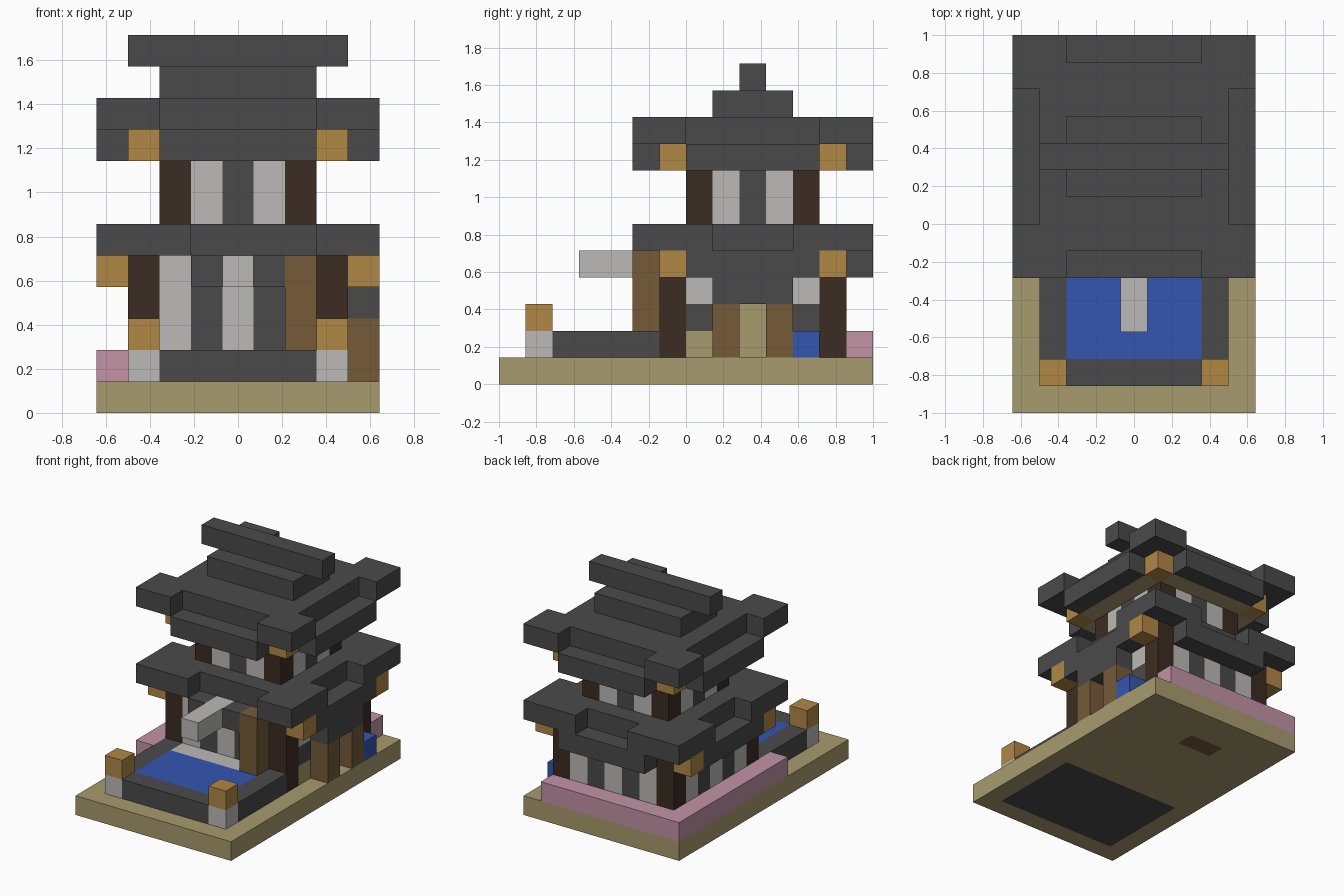
import bpy
import bmesh

cube = bpy.data.objects.get("Cube")
if cube:
    bpy.data.objects.remove(cube, do_unlink=True)

U = 1 / 7  # one block
NX, NY = 9, 14


def material(name, rgb):
    linear = [((c / 255 + 0.055) / 1.055) ** 2.4 for c in rgb] + [1.0]
    m = bpy.data.materials.new(name)
    m.use_nodes = True
    m.diffuse_color = linear
    bsdf = next(n for n in m.node_tree.nodes if n.type == 'BSDF_PRINCIPLED')
    bsdf.inputs["Base Color"].default_value = linear
    bsdf.inputs["Roughness"].default_value = 0.9
    return m


STONE = material("dark_stone", (74, 74, 74))
SAND = material("sand", (169, 155, 110))
WHITE = material("pale_plaster", (187, 186, 183))
DARK = material("dark_wood", (59, 44, 34))
BROWN = material("brown_wood", (117, 91, 57))
LAMP = material("lamp_orange", (176, 135, 69))
WATER = material("water_blue", (52, 86, 178))
PINK = material("blossom_pink", (194, 147, 166))


def part(name, mat, *boxes):
    """Each box is a block range: x0, x1, y0, y1, z0, z1."""
    bm = bmesh.new()
    for x0, x1, y0, y1, z0, z1 in boxes:
        geom = bmesh.ops.create_cube(bm, size=1)
        for v in geom["verts"]:
            v.co.x = ((x1 if v.co.x > 0 else x0) - NX / 2) * U
            v.co.y = ((y1 if v.co.y > 0 else y0) - NY / 2) * U
            v.co.z = (z1 if v.co.z > 0 else z0) * U
    mesh = bpy.data.meshes.new(name)
    bm.to_mesh(mesh)
    bm.free()
    mesh.materials.append(mat)
    obj = bpy.data.objects.new(name, mesh)
    bpy.context.collection.objects.link(obj)
    return obj


def corners(x, y, z0, z1, far_y):
    """Four single-block columns, mirrored across x, at two depths."""
    return [(a, a + 1, b, b + 1, z0, z1) for a in (x, NX - 1 - x) for b in (y, far_y)]


# Ground slab with the pond footing and floor patch inlaid underneath
part("ground", SAND, (0, 9, 0, 14, 0.03, 1))
part("ground_rim", SAND, (0, 9, 0, 1, 0, 0.03), (0, 9, 6, 11, 0, 0.03), (0, 9, 12, 14, 0, 0.03),
     (0, 1, 1, 6, 0, 0.03), (8, 9, 1, 6, 0, 0.03), (0, 3, 11, 12, 0, 0.03), (5, 9, 11, 12, 0, 0.03))
part("pond_footing", STONE, (1, 8, 1, 6, 0, 0.03))
part("floor_patch", BROWN, (3, 5, 11, 12, 0, 0.03))

# Pond with rim, step, spout and corner lanterns
part("pond_rim", STONE, (2, 7, 1, 2, 1, 2), (1, 2, 2, 6, 1, 2), (7, 8, 2, 6, 1, 2))
part("pond_water", WATER, (2, 7, 2, 5, 1, 2))
part("front_step", WHITE, (2, 7, 5, 6, 1, 2))
part("water_spout", WHITE, (4, 5, 3, 6, 4, 5))
part("lantern_bases", WHITE, (1, 2, 1, 2, 1, 2), (7, 8, 1, 2, 1, 2))
part("lantern_lights", LAMP, (1, 2, 1, 2, 2, 3), (7, 8, 1, 2, 2, 3))

# Flower hedge along the left and back edges, and the side water trough
part("flower_hedge", PINK, (0, 1, 5, 14, 1, 2), (1, 8, 13, 14, 1, 2))
part("side_trough", WATER, (8, 9, 11, 12, 1, 2))

# Lower storey: corner posts and striped walls
part("lower_posts", DARK, *corners(1, 6, 1, 5, 12))
white, stone = [], []
for n in range(5):
    target = stone if n % 2 else white
    target.append((2 + n, 3 + n, 6, 7, 1, 5))
    target.append((2 + n, 3 + n, 12, 13, 1, 5))
    target.append((1, 2, 7 + n, 8 + n, 1, 5))
part("lower_wall_plaster", WHITE, *white, (7, 8, 7, 8, 3, 5), (7, 8, 11, 12, 3, 5))
part("lower_wall_stone", STONE, *stone, (7, 8, 7, 8, 2, 3), (7, 8, 11, 12, 1, 3),
     (7, 8, 8, 11, 3, 5))
part("side_wall_foot", SAND, (7, 8, 7, 8, 1, 2))

# Side door and front porch post
part("side_door", SAND, (7, 8, 8, 11, 1, 3))
part("door_posts", BROWN, (8, 9, 8, 9, 1, 3), (8, 9, 10, 11, 1, 3))
part("door_canopy", STONE, (8, 9, 8, 11, 3, 4))
part("porch_post", BROWN, (6, 7, 5, 6, 2, 5))

# Lower roof: core, corner pieces and dropped eaves
part("lower_roof", STONE, (1, 8, 6, 13, 5, 6),
     (0, 3, 5, 6, 5, 6), (7, 9, 5, 6, 5, 6), (0, 3, 13, 14, 5, 6), (6, 9, 13, 14, 5, 6),
     *[(x, x + 1, a, b, 5, 6) for x in (0, 8) for a, b in ((6, 8), (11, 13))])
part("lower_eaves", STONE, (0, 1, 7, 12, 4, 5), (8, 9, 7, 12, 4, 5), (2, 7, 13, 14, 4, 5),
     (3, 4, 5, 6, 4, 5), (5, 6, 5, 6, 4, 5))
part("lower_roof_lamps", LAMP, *corners(0, 6, 4, 5, 12))

# Upper storey
part("upper_posts", DARK, *corners(2, 7, 6, 8, 11))
part("upper_wall_plaster", WHITE,
     *[(x, x + 1, y, y + 1, 6, 8) for x in (3, 5) for y in (7, 11)],
     *[(x, x + 1, y, y + 1, 6, 8) for x in (2, 6) for y in (8, 10)])
part("upper_wall_stone", STONE, (4, 5, 7, 8, 6, 8), (4, 5, 11, 12, 6, 8),
     (2, 3, 9, 10, 6, 8), (6, 7, 9, 10, 6, 8))

# Upper roof: ceiling, lamps, dropped eaves, corner pieces, ridge
part("upper_ceiling", SAND, (2, 7, 6, 13, 8, 9), (1, 2, 7, 12, 8, 9), (7, 8, 7, 12, 8, 9))
part("upper_roof_lamps", LAMP, *corners(1, 6, 8, 9, 12))
part("upper_eaves", STONE, (2, 7, 5, 6, 8, 9), (2, 7, 13, 14, 8, 9),
     (0, 1, 7, 12, 8, 9), (8, 9, 7, 12, 8, 9))
part("upper_roof", STONE, (1, 8, 6, 13, 9, 10),
     *[(x, x + 2, y, y + 1, 9, 10) for x in (0, 7) for y in (5, 13)],
     *corners(0, 6, 9, 10, 12))
part("roof_step", STONE, (2, 7, 8, 11, 10, 11))
part("roof_ridge", STONE, (1, 8, 9, 10, 11, 12))
